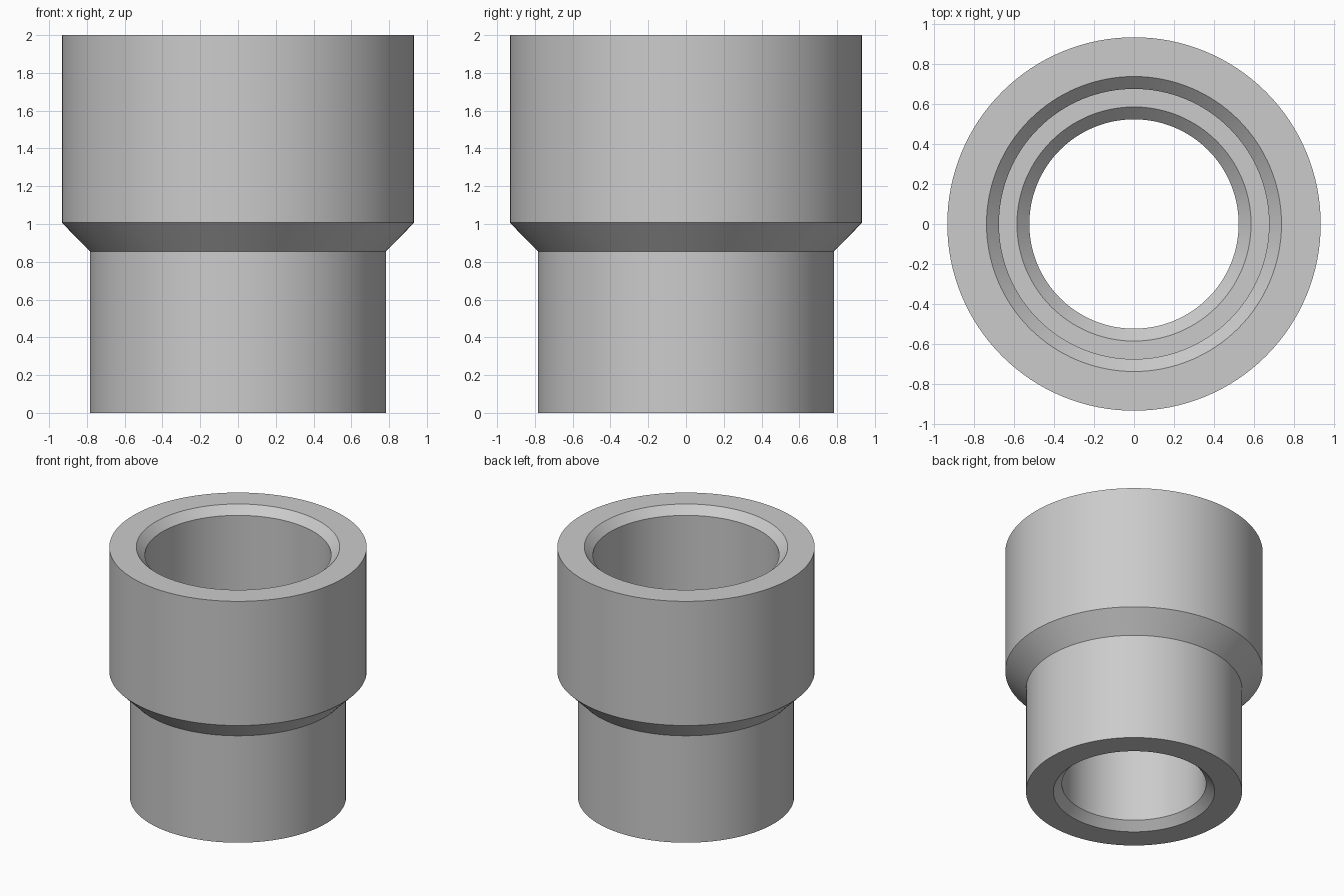
import bpy
import bmesh
import math

default = bpy.data.objects.get("Cube")
if default:
    bpy.data.objects.remove(default, do_unlink=True)

# Single plain grey
grey = bpy.data.materials.new("plain grey")
grey.use_nodes = True
colour = (0.6, 0.6, 0.6, 1)
grey.diffuse_color = colour
grey.node_tree.nodes["Principled BSDF"].inputs["Base Color"].default_value = colour


def revolve(name, profile, segments=128):
    """Spin a closed (radius, height) profile around z."""
    bm = bmesh.new()
    verts = [bm.verts.new((r, 0, z)) for r, z in profile]
    edges = [bm.edges.new((a, b)) for a, b in zip(verts, verts[1:] + verts[:1])]
    bmesh.ops.spin(bm, geom=verts + edges, cent=(0, 0, 0), axis=(0, 0, 1),
                   angle=math.tau, steps=segments)
    bmesh.ops.remove_doubles(bm, verts=bm.verts[:], dist=0.0001)
    bmesh.ops.recalc_face_normals(bm, faces=bm.faces[:])
    mesh = bpy.data.meshes.new(name)
    bm.to_mesh(mesh)
    bm.free()
    mesh.materials.append(grey)
    obj = bpy.data.objects.new(name, mesh)
    bpy.context.collection.objects.link(obj)
    bpy.ops.object.select_all(action="DESELECT")
    obj.select_set(True)
    bpy.context.view_layer.objects.active = obj
    bpy.ops.object.shade_smooth_by_angle(angle=math.radians(30))
    return obj


wide, narrow = 0.933, 0.783           # outer radii
wide_bore, narrow_bore = 0.675, 0.523  # inner radii
chamfer = 0.062
ledge = 1.0

outside = [(narrow, 0), (narrow, 0.855), (wide, 1.007), (wide, 2)]
# Chamfered socket, flat stop ledge, then chamfered narrow bore
inside = [
    (wide_bore + chamfer, 2), (wide_bore, 2 - chamfer), (wide_bore, ledge),
    (narrow_bore + chamfer, ledge), (narrow_bore, ledge - chamfer),
    (narrow_bore, chamfer), (narrow_bore + chamfer, 0),
]
revolve("reducer_coupling", outside + inside)
